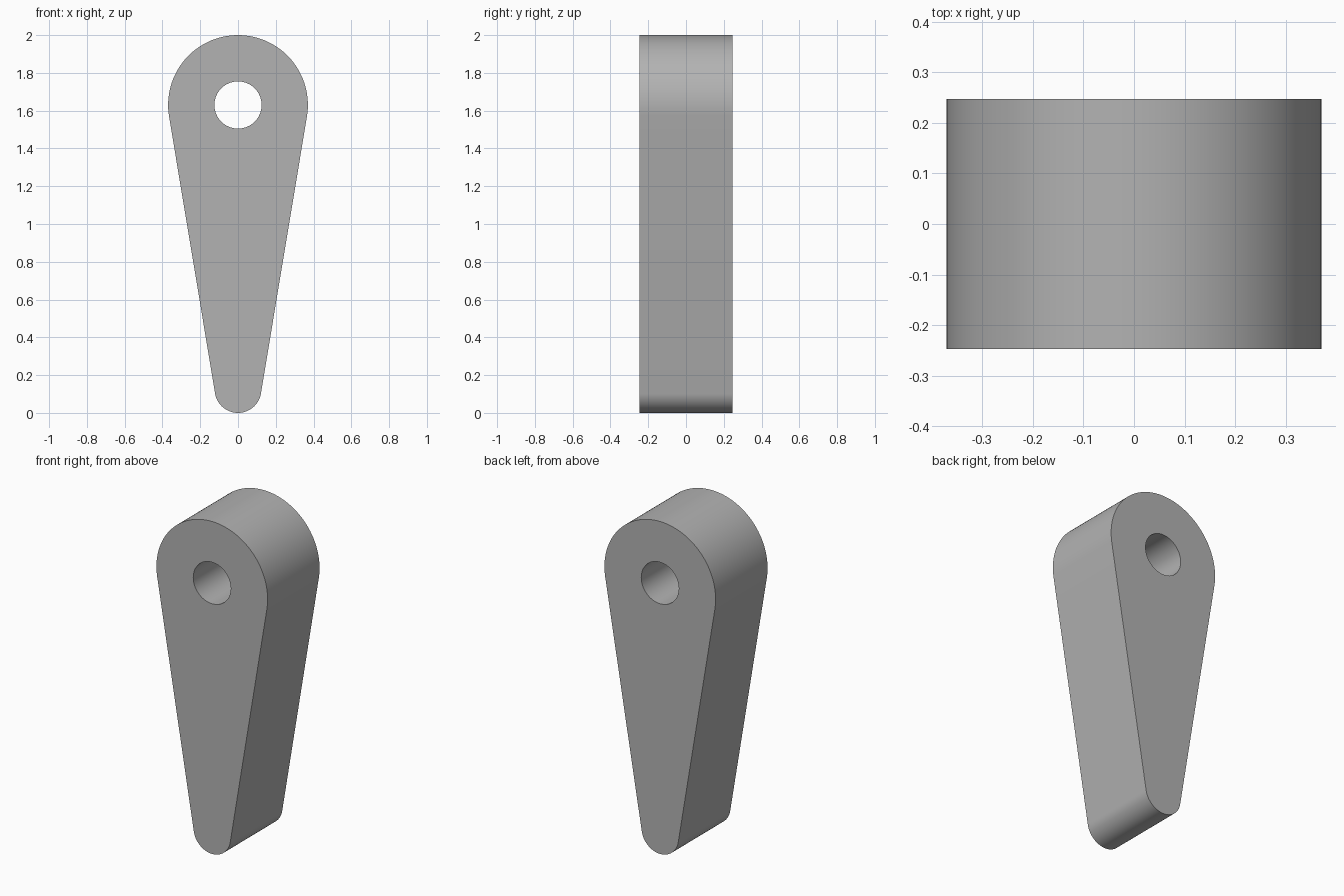
import bpy, bmesh, math
from mathutils import Vector

cube = bpy.data.objects.get("Cube")
if cube:
    bpy.data.objects.remove(cube)

# Dimensions
BIG_R, SMALL_R, HOLE_R = 0.37, 0.123, 0.125
TOP_Z, LOW_Z = 2 - BIG_R, SMALL_R
HALF_DEPTH = 0.247

grey = bpy.data.materials.new("plain grey")
grey.use_nodes = True
color = (0.45, 0.45, 0.45, 1)
grey.diffuse_color = color
grey.node_tree.nodes["Principled BSDF"].inputs["Base Color"].default_value = color


def arc(z, radius, start, end, steps):
    """Points on an arc in the front plane, both ends included."""
    angles = [start + (end - start) * i / steps for i in range(steps + 1)]
    return [Vector((radius * math.cos(a), -HALF_DEPTH, z + radius * math.sin(a)))
            for a in angles]


def add_loop(bm, points):
    verts = [bm.verts.new(p) for p in points]
    return [bm.edges.new((v, verts[i - 1])) for i, v in enumerate(verts)]


# Two arcs joined by their common tangents, with a round hole
tilt = math.asin((BIG_R - SMALL_R) / (TOP_Z - LOW_Z))
outline = arc(TOP_Z, BIG_R, -tilt, math.pi + tilt, 64)
outline += arc(LOW_Z, SMALL_R, math.pi + tilt, 2 * math.pi - tilt, 40)
hole = arc(TOP_Z, HOLE_R, 0, 2 * math.pi, 64)[:-1]

bm = bmesh.new()
edges = add_loop(bm, outline) + add_loop(bm, hole)
bmesh.ops.triangle_fill(bm, edges=edges, use_beauty=True, normal=(0, -1, 0))

# Extrude the front plate through to the back
extruded = bmesh.ops.extrude_face_region(bm, geom=bm.faces[:], use_keep_orig=True)
back = [g for g in extruded["geom"] if isinstance(g, bmesh.types.BMVert)]
bmesh.ops.translate(bm, verts=back, vec=(0, 2 * HALF_DEPTH, 0))
bmesh.ops.recalc_face_normals(bm, faces=bm.faces[:])

# Merge each flat cap back into large faces
bmesh.ops.dissolve_limit(bm, angle_limit=0.001, verts=bm.verts[:],
                         edges=[e for e in bm.edges if e.is_manifold
                                and all(abs(f.normal.y) > 0.9 for f in e.link_faces)])

mesh = bpy.data.meshes.new("lever_arm")
bm.to_mesh(mesh)
bm.free()
mesh.materials.append(grey)
arm = bpy.data.objects.new("lever_arm", mesh)
bpy.context.collection.objects.link(arm)

bpy.ops.object.select_all(action="DESELECT")
arm.select_set(True)
bpy.context.view_layer.objects.active = arm
bpy.ops.object.shade_smooth_by_angle(angle=math.radians(30))
